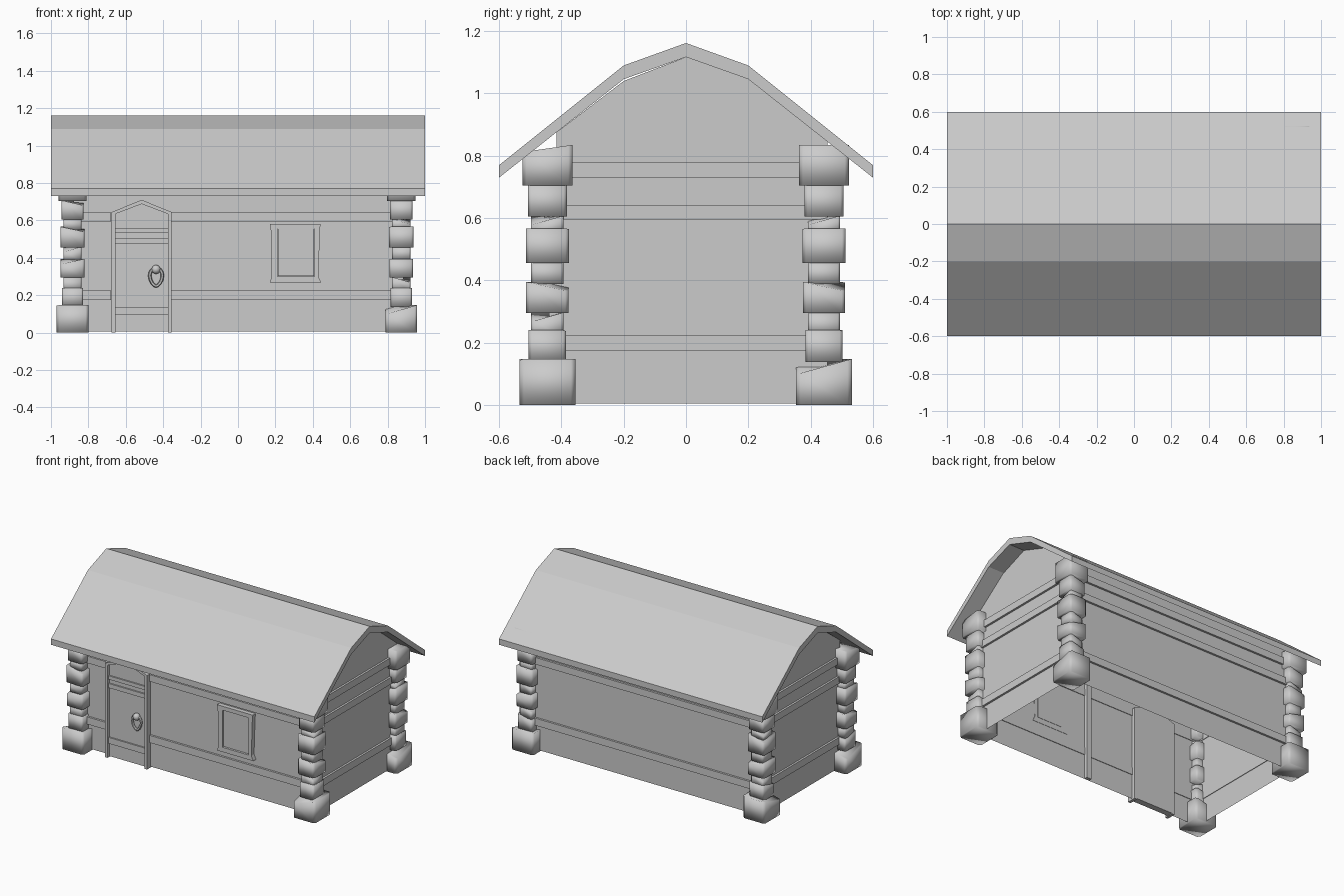
import bpy, bmesh, math, random
from mathutils import Vector

if "Cube" in bpy.data.objects:
    bpy.data.objects.remove(bpy.data.objects["Cube"])

random.seed(4)
grey = bpy.data.materials.new("plain_grey")
grey.diffuse_color = (0.6, 0.6, 0.6, 1)
grey.use_nodes = True
grey.node_tree.nodes["Principled BSDF"].inputs["Base Color"].default_value = grey.diffuse_color


def finish(name, bm, smooth=None):
    bmesh.ops.recalc_face_normals(bm, faces=bm.faces)
    me = bpy.data.meshes.new(name)
    bm.to_mesh(me)
    bm.free()
    me.materials.append(grey)
    ob = bpy.data.objects.new(name, me)
    bpy.context.collection.objects.link(ob)
    if smooth:
        bpy.ops.object.select_all(action='DESELECT')
        ob.select_set(True)
        bpy.context.view_layer.objects.active = ob
        bpy.ops.object.shade_smooth_by_angle(angle=math.radians(smooth))
    return ob


def add_box(bm, x0, x1, y0, y1, z0, z1):
    vs = bmesh.ops.create_cube(bm, size=1)['verts']
    for v in vs:
        v.co = Vector((x0 + (v.co.x + .5) * (x1 - x0),
                       y0 + (v.co.y + .5) * (y1 - y0),
                       z0 + (v.co.z + .5) * (z1 - z0)))
    return vs


def add_prism(bm, pts, axis, a, b):
    """Extrude a closed 2D outline along x (y,z points) or y (x,z points)."""
    def at(p, t):
        return (t, p[0], p[1]) if axis == 'x' else (p[0], t, p[1])
    A = [bm.verts.new(at(p, a)) for p in pts]
    B = [bm.verts.new(at(p, b)) for p in pts]
    n = len(pts)
    for i in range(n):
        j = (i + 1) % n
        bm.faces.new((A[i], A[j], B[j], B[i]))
    bm.faces.new(A)
    bm.faces.new(B)


# roof: bent slab
outer = [(-.6, .77), (-.2, 1.09), (0, 1.162), (.2, 1.09), (.6, .77)]
inner = [(.6, .73), (.2, 1.046), (0, 1.117), (-.2, 1.046), (-.6, .73)]
bm = bmesh.new()
add_prism(bm, outer + inner, 'x', -1, 1)
finish("roof", bm)

# walls: open shell with gables, no floor and no ceiling
bm = bmesh.new()
XL, XR, YF, YB = -.88, .885, -.44, .455
prof = [(YF, .005), (YF, .8), (-.415, .83), (-.415, .876), (-.2, 1.04), (0, 1.117), (.2, 1.046), (YB, .845), (YB, .005)]
add_prism(bm, prof, 'x', XL, XR)
bmesh.ops.recalc_face_normals(bm, faces=bm.faces)
bmesh.ops.delete(bm, geom=[f for f in bm.faces if f.normal.z > .5 or f.normal.z < -.5], context='FACES_ONLY')
finish("walls", bm)

# wall battens
bm = bmesh.new()
P = .014
for z0, z1 in ((.175, .225), (.595, .642), (.73, .778)):
    add_box(bm, XL, -.68, YF - P, YF + .004, z0, z1)
    add_box(bm, -.355, XR, YF - P, YF + .004, z0, z1)
    add_box(bm, XL, XR, YB - .004, YB + P, z0, z1)
    add_box(bm, XL - P, XL + .004, YF, YB, z0, z1)
    add_box(bm, XR - .004, XR + P, YF, YB, z0, z1)
finish("wall_battens", bm)

# corner stones: (z0, z1, half width)
stones = [(0, .148, .09), (.138, .24, .06), (.222, .297, .052), (.295, .395, .068), (.388, .46, .052),
          (.455, .567, .069), (.55, .608, .052), (.605, .708, .063), (.705, .835, .08)]
for cx, sx in ((-.885, "left"), (.873, "right")):
    for cy, sy in ((-.445, "front"), (.443, "back")):
        bm = bmesh.new()
        for z0, z1, h in stones:
            hx = h * .94
            vs = add_box(bm, cx - hx, cx + hx, cy - h, cy + h, z0, z1)
            tops = [v for v in vs if v.co.z > z1 - .001]
            if z0 < .7:
                # drop one top corner for a rough hewn look
                random.choice(tops).co.z -= .03 if z0 else .05
            elif (sx, sy) != ("right", "back"):
                # keep the top stone under the roof skin
                for v in tops:
                    if abs(v.co.y) > .45:
                        v.co.z = .812
            edges = list({e for v in vs for e in v.link_edges})
            vert = [e for e in edges if abs(e.verts[0].co.z - e.verts[1].co.z) > .03
                    and (e.verts[0].co - e.verts[1].co).xy.length < .01]
            bmesh.ops.bevel(bm, geom=vert, offset=h * .16, segments=1, affect='EDGES')
        finish(f"{sy}_{sx}_corner_stones", bm, 100)

# door: leaf, pointed frame and rails
D0, D1, DM, F, B = -.655, -.375, -.515, -.48, -.418
bm = bmesh.new()
add_prism(bm, [(D0, .005), (D1, .005), (D1, .645), (DM, .69), (D0, .645)], 'y', -.46, B)
finish("door_leaf", bm)
bm = bmesh.new()
add_box(bm, -.675, D0, F, B, 0, .645)
add_box(bm, D1, -.355, F, B, 0, .645)
add_prism(bm, [(-.675, .645), (D0, .635), (DM, .688), (DM, .71)], 'y', F, B)
add_prism(bm, [(-.355, .645), (D1, .635), (DM, .688), (DM, .71)], 'y', F, B)
finish("door_frame", bm)
bm = bmesh.new()
for z0, z1 in ((.095, .137), (.477, .507), (.535, .56)):
    add_box(bm, D0, D1, -.47, -.45, z0, z1)
finish("door_rails", bm)

# door handle: drop shaped ring with a ball
bm = bmesh.new()
ring, seg, tube = 16, 6, .009
rows = []
for i in range(ring):
    a = 2 * math.pi * i / ring
    up = math.sin(a) > 0
    taper = .034 if up else .034 * (1 - .25 * math.sin(a) ** 2)
    px, pz = -.438 + taper * math.cos(a), .305 + (.04 if up else .056) * math.sin(a)
    row = []
    for j in range(seg):
        b = 2 * math.pi * j / seg
        row.append(bm.verts.new((px + tube * math.cos(b) * math.cos(a), -.473 + tube * math.sin(b),
                                 pz + tube * math.cos(b) * math.sin(a))))
    rows.append(row)
for i in range(ring):
    for j in range(seg):
        n, m = (i + 1) % ring, (j + 1) % seg
        bm.faces.new((rows[i][j], rows[n][j], rows[n][m], rows[i][m]))
ball = bmesh.ops.create_uvsphere(bm, u_segments=12, v_segments=8, radius=.024)['verts']
bmesh.ops.translate(bm, verts=ball, vec=(-.438, -.475, .338))
finish("door_handle", bm, 50)

# window: splayed frame and pane
bm = bmesh.new()
W0, W1 = -.47, -.438
add_prism(bm, [(.18, .3), (.21, .3), (.21, .555), (.175, .555)], 'y', W0, W1)
add_prism(bm, [(.41, .3), (.43, .3), (.438, .555), (.41, .555)], 'y', W0, W1)
add_prism(bm, [(.17, .268), (.445, .268), (.43, .3), (.18, .3)], 'y', W0, W1)
add_prism(bm, [(.175, .555), (.438, .555), (.442, .582), (.17, .582)], 'y', W0, W1)
finish("window_frame", bm)
bm = bmesh.new()
add_box(bm, .214, .405, -.462, -.438, .304, .555)
finish("window_pane", bm)

# narrow post on the inner face of the front wall
bm = bmesh.new()
add_box(bm, -.005, .03, YF, YF + .025, .005, .82)
finish("inner_post", bm)
